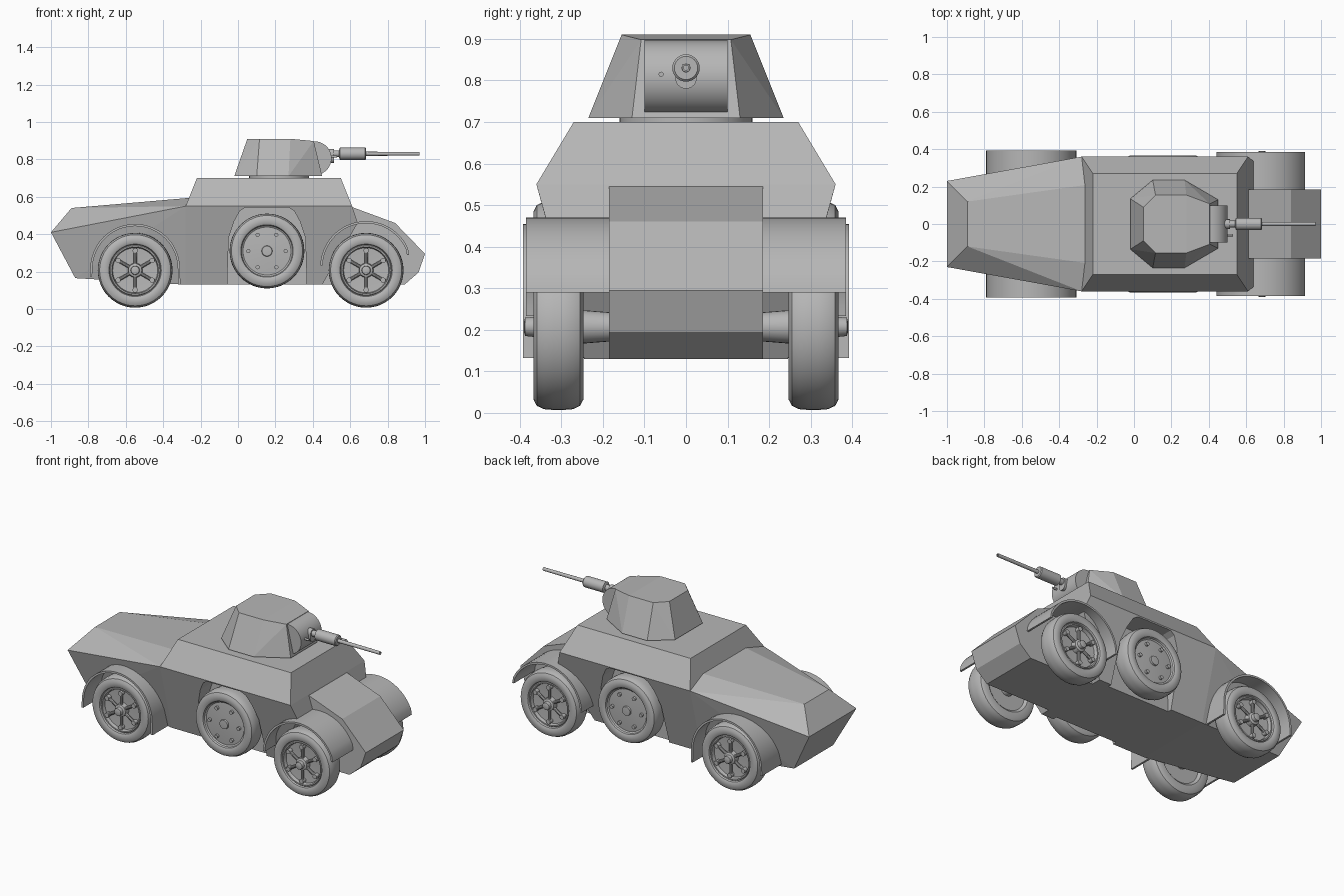
import bpy, bmesh, math
from mathutils import Matrix, Vector

cube = bpy.data.objects.get("Cube")
if cube:
    bpy.data.objects.remove(cube, do_unlink=True)

GREY = (0.47, 0.47, 0.47, 1)
mat = bpy.data.materials.new("plain grey")
mat.use_nodes = True
mat.diffuse_color = GREY
mat.node_tree.nodes["Principled BSDF"].inputs["Base Color"].default_value = GREY


def make(name, bm, smooth=False):
    bmesh.ops.recalc_face_normals(bm, faces=bm.faces)
    me = bpy.data.meshes.new(name)
    bm.to_mesh(me)
    bm.free()
    me.materials.append(mat)
    ob = bpy.data.objects.new(name, me)
    bpy.context.collection.objects.link(ob)
    if smooth:
        bpy.ops.object.select_all(action='DESELECT')
        ob.select_set(True)
        bpy.context.view_layer.objects.active = ob
        bpy.ops.object.shade_smooth_by_angle(angle=math.radians(35))
    return ob


def mirrored_hull(name, half):
    """Faceted solid around points given for one side only."""
    bm = bmesh.new()
    for x, y, z in half:
        for s in (1, -1):
            bm.verts.new((x, s * y, z))
    bmesh.ops.convex_hull(bm, input=bm.verts)
    bmesh.ops.dissolve_limit(bm, angle_limit=0.02, verts=bm.verts, edges=bm.edges)
    return make(name, bm)


def extrude_profile(name, pts, y0, y1, smooth=False):
    """Side outline (x, z) extruded from y0 to y1."""
    bm = bmesh.new()
    face = bm.faces.new([bm.verts.new((x, y0, z)) for x, z in pts])
    new = bmesh.ops.extrude_face_region(bm, geom=[face])["geom"]
    bmesh.ops.translate(bm, vec=(0, y1 - y0, 0),
                        verts=[v for v in new if isinstance(v, bmesh.types.BMVert)])
    return make(name, bm, smooth)


def lathe(bm, profile, axis, origin=(0, 0, 0), steps=48):
    """Spin (radius, distance along axis) pairs round an axis."""
    rot = Vector((0, 0, 1)).rotation_difference(Vector(axis)).to_matrix().to_4x4()
    m = Matrix.Translation(origin) @ rot
    rings = []
    for r, h in profile:
        n = 1 if r == 0 else steps
        rings.append([bm.verts.new(m @ Vector((r * math.cos(2 * math.pi * i / steps),
                                               r * math.sin(2 * math.pi * i / steps), h)))
                      for i in range(n)])
    for a, b in zip(rings, rings[1:]):
        for i in range(steps):
            j = (i + 1) % steps
            loop = [a[i % len(a)], a[j % len(a)], b[j % len(b)], b[i % len(b)]]
            bm.faces.new(list(dict.fromkeys(loop)))


def rod(bm, r, h0, h1, axis, origin, steps=24):
    lathe(bm, [(0, h0), (r, h0), (r, h1), (0, h1)], axis, origin, steps)


# ---- Hull ----
casemate = mirrored_hull("casemate", [
    (-0.22, 0.27, 0.70), (0.55, 0.27, 0.70), (-0.28, 0.36, 0.55), (0.61, 0.36, 0.55),
    (0.64, 0.335, 0.46), (-0.28, 0.245, 0.13), (0.45, 0.245, 0.13)])
mirrored_hull("rear_hull", [
    (-0.89, 0.12, 0.54), (-0.25, 0.21, 0.595), (-1.0, 0.23, 0.41), (-0.28, 0.36, 0.55),
    (-0.87, 0.19, 0.165), (-0.28, 0.245, 0.13)])
extrude_profile("nose", [(0.4, 0.13), (0.89, 0.13), (0.965, 0.195), (1.0, 0.295),
                         (0.84, 0.46), (0.61, 0.545), (0.4, 0.545)], -0.185, 0.185)

# Wells for the side wheels
for s in (1, -1):
    cutter = extrude_profile("well_cutter", [
        (-0.06, 0.05), (-0.05, 0.38), (-0.02, 0.47), (0.01, 0.525), (0.04, 0.543),
        (0.27, 0.543), (0.30, 0.525), (0.33, 0.47), (0.36, 0.38), (0.37, 0.05)],
        s * 0.22, s * 0.5)
    mod = casemate.modifiers.new("well", 'BOOLEAN')
    mod.operation = 'DIFFERENCE'
    mod.solver = 'EXACT'
    mod.object = cutter
    bpy.context.view_layer.objects.active = casemate
    bpy.ops.object.modifier_apply(modifier=mod.name)
    bpy.data.objects.remove(cutter, do_unlink=True)


# ---- Fenders ----
def arch(cx, cz, r, a0, a1, ends, t=0.012):
    angles = [math.radians(a0 + (a1 - a0) * i / 24) for i in range(25)]
    first, last = ends
    outline = []
    for k, rad in enumerate((r, r - t)):
        side = [(cx + rad * math.cos(a), cz + rad * math.sin(a)) for a in angles]
        if first:
            side.insert(0, (first[0] - k * t, first[1]))
        if last:
            side.append((last[0] + k * t, last[1]))
        outline += side if k == 0 else side[::-1]
    return outline


front_arch = arch(0.685, 0.225, 0.245, 24, 178, ((0.915, 0.29), None))
rear_arch = arch(-0.55, 0.215, 0.24, 0, 180, ((-0.308, 0.132), (-0.792, 0.175)))
for s, side in ((1, "left"), (-1, "right")):
    extrude_profile("front_fender_" + side, front_arch, s * 0.18, s * 0.385, True)
    extrude_profile("rear_fender_" + side, rear_arch, s * 0.19, s * 0.392, True)

# ---- Wheels (outer face towards -y) ----
OUT = (0, -1, 0)
TYRE = [(0, -0.045), (0.125, -0.045), (0.14, -0.058), (0.175, -0.06), (0.19, -0.052),
        (0.198, -0.035), (0.2, -0.012), (0.2, 0.012), (0.198, 0.035), (0.19, 0.052),
        (0.175, 0.06), (0.15, 0.06), (0.14, 0.055), (0.136, 0.045)]


def road_wheel():
    bm = bmesh.new()
    lathe(bm, TYRE + [(0.132, 0.05), (0.125, 0.05), (0.12, 0.03), (0.05, 0.025), (0, 0.025)], OUT)
    lathe(bm, [(0.04, 0.02), (0.036, 0.055), (0.024, 0.06), (0.022, 0.08), (0.012, 0.083),
               (0, 0.083)], OUT, steps=24)
    for i in range(6):
        a = math.radians(30 + 60 * i)
        d = Vector((math.cos(a), 0, math.sin(a)))
        rod(bm, 0.009, 0.02, 0.118, d, (0, -0.042, 0), 10)
        rod(bm, 0.014, 0.02, 0.056, OUT, d * 0.105, 12)
    return make("road_wheel", bm, True)


def spare_wheel():
    bm = bmesh.new()
    lathe(bm, TYRE + [(0.128, 0.04), (0.05, 0.046), (0, 0.046)], OUT)
    lathe(bm, [(0.03, 0.04), (0.027, 0.056), (0, 0.058)], OUT, steps=24)
    for i in range(6):
        a = math.radians(60 * i)
        rod(bm, 0.011, 0.03, 0.056, OUT, (0.1 * math.cos(a), 0, 0.1 * math.sin(a)), 12)
    return make("spare_wheel", bm, True)


def place(first, spots):
    for i, (name, x, z) in enumerate(spots):
        for s, side in ((-1, "right"), (1, "left")):
            ob = first if i == 0 and s == -1 else first.copy()
            if ob is not first:
                bpy.context.collection.objects.link(ob)
            ob.name = name + "_wheel_" + side
            ob.location = (x, s * 0.307, z)
            ob.rotation_euler = (0, 0, math.pi if s == 1 else 0)


place(road_wheel(), [("front", 0.685, 0.207), ("rear", -0.55, 0.207)])
place(spare_wheel(), [("side_spare", 0.155, 0.31)])

# Axles
for name, x in (("front_axle", 0.685), ("rear_axle", -0.55)):
    bm = bmesh.new()
    lathe(bm, [(0, -0.27), (0.042, -0.27), (0.034, -0.17), (0.034, 0.17), (0.042, 0.27),
               (0, 0.27)], (0, 1, 0), (x, 0, 0.207), 24)
    make(name, bm, True)
bm = bmesh.new()
rod(bm, 0.03, -0.27, 0.27, (0, 1, 0), (0.155, 0, 0.31))
make("spare_wheel_axle", bm, True)

# ---- Turret ----
mirrored_hull("turret", [
    (-0.02, 0.135, 0.71), (0.10, 0.235, 0.71), (0.27, 0.235, 0.71), (0.45, 0.13, 0.71),
    (0.05, 0.09, 0.91), (0.115, 0.155, 0.91), (0.28, 0.155, 0.91), (0.405, 0.108, 0.898)])
bm = bmesh.new()
rod(bm, 0.16, 0.69, 0.715, (0, 0, 1), (0.22, 0, 0), 48)
make("turret_ring", bm, True)
bm = bmesh.new()
rod(bm, 0.09, -0.1, 0.1, (0, 1, 0), (0.41, 0, 0.806), 48)
make("mantlet", bm, True)

# Gun collar: upright rounded plate on the mantlet
bm = bmesh.new()
for i in range(24):
    a = 2 * math.pi * i / 24
    y, z = 0.026 * math.cos(a), 0.818 + 0.012 * (1 if math.sin(a) > 0 else -1) + 0.026 * math.sin(a)
    for x in (0.45, 0.512):
        bm.verts.new((x, y, z))
bmesh.ops.convex_hull(bm, input=bm.verts)
make("gun_collar", bm, True)

# Gun and coaxial muzzle
bm = bmesh.new()
lathe(bm, [(0, 0.45), (0.018, 0.45), (0.018, 0.54), (0.033, 0.545), (0.033, 0.68), (0.028, 0.685),
           (0.011, 0.685), (0.010, 0.97), (0.006, 0.97), (0.006, 0.94), (0, 0.94)],
      (1, 0, 0), (0, 0, 0.83), 24)
make("gun_barrel", bm, True)
bm = bmesh.new()
rod(bm, 0.006, 0.45, 0.528, (1, 0, 0), (0, -0.06, 0.815), 12)
make("coaxial_muzzle", bm, True)
